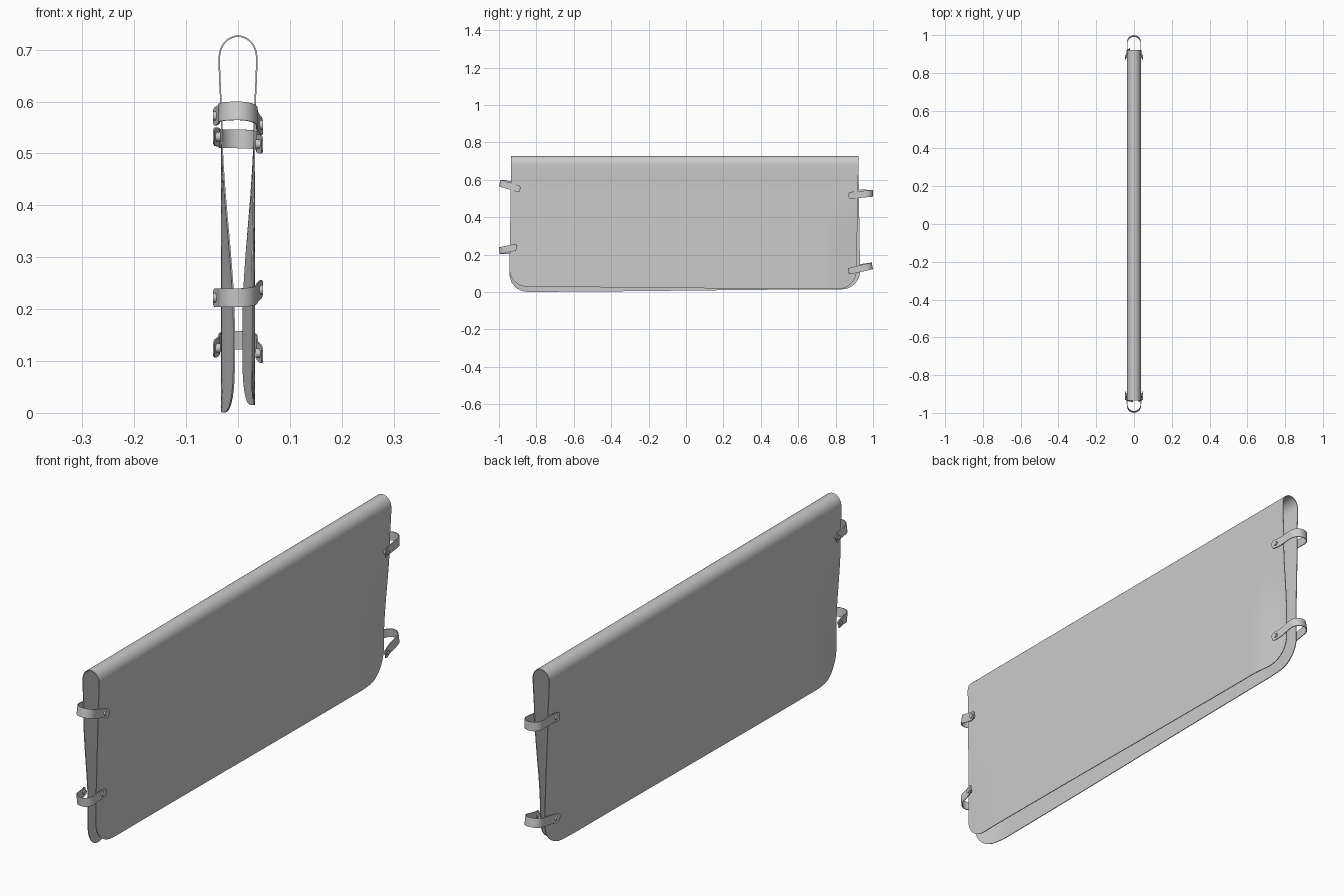
import bpy, bmesh, math
from mathutils import Vector, Matrix

if "Cube" in bpy.data.objects:
    bpy.data.objects.remove(bpy.data.objects["Cube"])


def finish(bm, name, thick):
    bmesh.ops.recalc_face_normals(bm, faces=bm.faces)
    me = bpy.data.meshes.new(name)
    bm.to_mesh(me)
    bm.free()
    ob = bpy.data.objects.new(name, me)
    bpy.context.collection.objects.link(ob)
    bpy.context.view_layer.objects.active = ob
    ob.select_set(True)
    if thick:
        m = ob.modifiers.new("thickness", "SOLIDIFY")
        m.thickness, m.offset = thick, 0
        bpy.ops.object.modifier_apply(modifier=m.name)
    bpy.ops.object.shade_smooth_by_angle(angle=math.radians(40))
    ob.select_set(False)
    return ob


def skin(bm, rows):
    vr = [[bm.verts.new(p) for p in r] for r in rows]
    for a, b in zip(vr, vr[1:]):
        for i in range(len(a) - 1):
            bm.faces.new((a[i], a[i + 1], b[i + 1], b[i]))


def smooth(t):
    t = min(1, max(0, t))
    return t * t * (3 - 2 * t)


# Folded sheet: two hanging panels joined by a rounded fold
ARCH, R, N = 0.685, 0.10, 64
COLS = [math.sin(math.pi / 2 * (2 * i / N - 1)) for i in range(N + 1)]


def half_width(z):
    return 0.0315 + 0.0045 * smooth((z - 0.55) / 0.13)


def panel_rows(side):
    # bottom height at front/back, front/back edge, inward bend at front/back
    zf, zk, yf, yb, bf, bb = ((0.028, 0.015, 0.945, 0.910, 0.005, 0.020) if side > 0
                              else (0.001, 0.015, 0.945, 0.932, 0.023, 0.008))
    hs = [R * (1 - math.cos(math.pi / 2 * i / 10)) for i in range(11)]
    hs += [R + (ARCH - R) * i / 28 for i in range(1, 29)]
    rows = []
    for h in hs:
        cut = R - math.sqrt(max(0, R * R - (R - h) ** 2)) if h < R else 0
        k = h / ARCH
        y0 = -(yf + (0.935 - yf) * k) + cut
        y1 = yb + (0.922 - yb) * k - cut
        row = []
        for u in COLS:
            y = y0 + (y1 - y0) * (u + 1) / 2
            zb = zf + (zk - zf) * smooth((y + 0.95) / 1.9)
            z = zb + (ARCH - zb) * k
            bend = smooth((0.56 - z) / 0.40)
            dent = bend * (bf * smooth((-y - 0.78) / 0.2) + bb * smooth((y - 0.74) / 0.2)) * 1.15
            row.append((side * (half_width(z) - dent), y, z))
        rows.append(row)
    return rows


right, left = panel_rows(1), panel_rows(-1)
fold = []
for i in range(1, 16):
    a = math.pi * i / 16
    fold.append([(half_width(ARCH) * math.cos(a), -0.935 + 1.857 * (u + 1) / 2,
                  ARCH + 0.041 * math.sin(a)) for u in COLS])
bm = bmesh.new()
skin(bm, right + fold + left[::-1])
finish(bm, "folded_sheet", 0.003)


# Straps: U-shaped bands around the open ends, each with two rivets
def strap(name, end, attach, z_tip, z_left, z_right, w=0.036):
    slope = (z_tip - (z_left + z_right) / 2) / (1.0 - attach) * end
    off = Vector((0, -slope, 1)).normalized() * w / 2
    tip = 0.998 - abs(off.y)

    def pt(side, x, y):
        z0 = z_right if side > 0 else z_left
        return Vector((side * x, end * y, z0 + (z_tip - z0) * (y - attach) / (tip - attach)))

    half = [(0.047, attach - 0.018, 0.55), (0.046, attach - 0.013, 0.85),
            (0.044, attach - 0.006, 1), (0.041, attach + 0.004, 1),
            (0.037, attach + 0.025, 1), (0.036, tip - 0.036, 1)]
    for i in range(1, 9):
        a = math.pi / 2 * i / 8
        half.append((0.036 * math.cos(a), tip - 0.036 + 0.036 * math.sin(a), 1))
    path = [(pt(1, x, y), s) for x, y, s in half]
    path += [(pt(-1, x, y), s) for x, y, s in half[-2::-1]]
    bm = bmesh.new()
    skin(bm, [[p + off * s * t for t in (-1, -0.33, 0.33, 1)] for p, s in path])
    finish(bm, name, 0.003)
    bm = bmesh.new()
    for side in (1, -1):
        m = Matrix.Translation(pt(side, 0.041, attach)) @ Matrix.Rotation(math.pi / 2, 4, 'Y')
        bmesh.ops.create_cone(bm, cap_ends=True, segments=20, radius1=0.009,
                              radius2=0.009, depth=0.014, matrix=m)
    finish(bm, name + "_rivets", 0)


strap("front_upper_strap", -1, 0.905, 0.582, 0.572, 0.555)
strap("front_lower_strap", -1, 0.922, 0.222, 0.222, 0.237)
strap("back_upper_strap", 1, 0.887, 0.528, 0.532, 0.518)
strap("back_lower_strap", 1, 0.887, 0.140, 0.125, 0.115)
